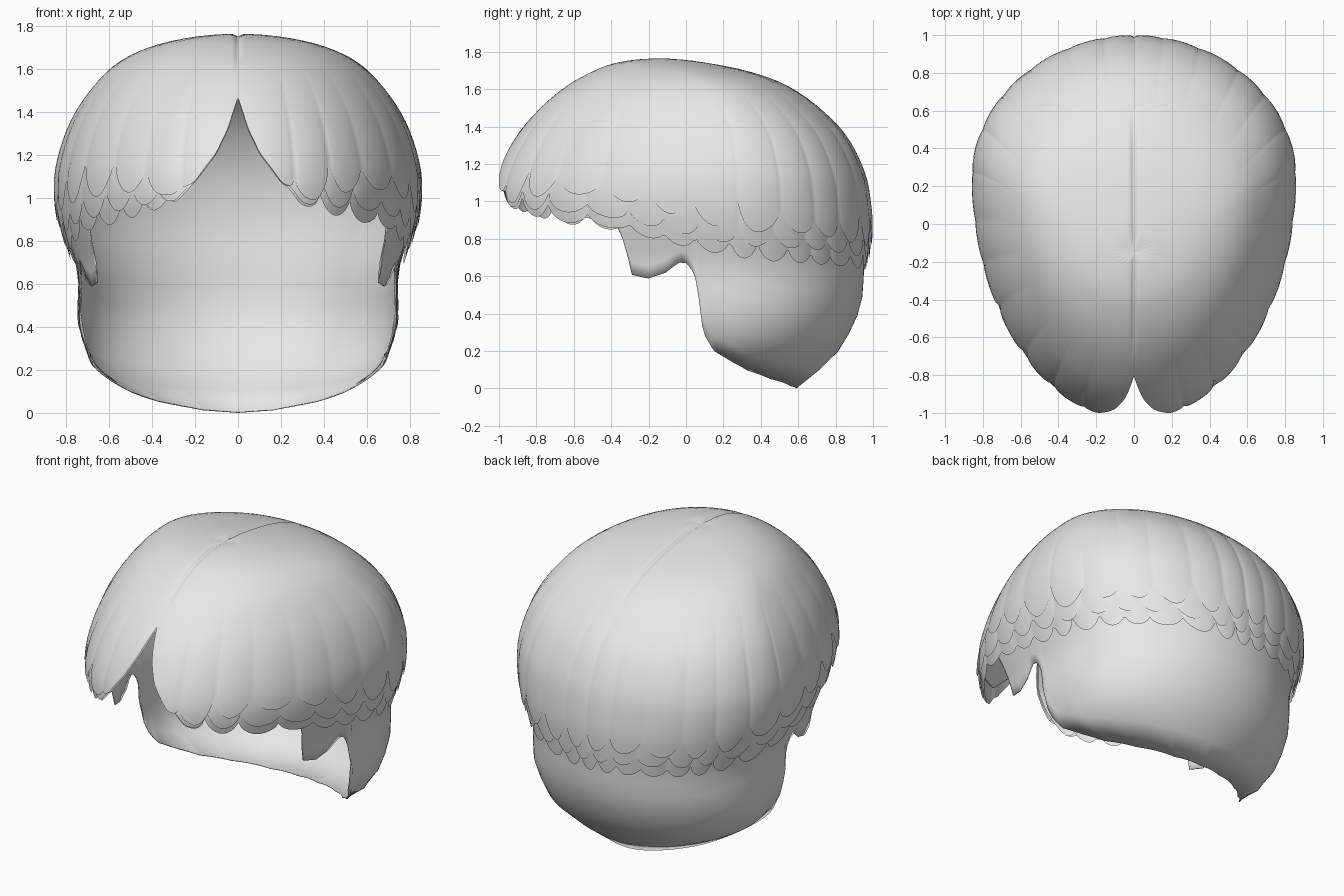
import bpy
import bmesh
from math import sin, cos, radians, sqrt, pi, exp

cube = bpy.data.objects.get("Cube")
if cube:
    bpy.data.objects.remove(cube, do_unlink=True)

hair = bpy.data.materials.new("hair_grey")
hair.use_nodes = True
GREY = (0.8, 0.8, 0.8, 1)
hair.diffuse_color = GREY
hair.node_tree.nodes["Principled BSDF"].inputs["Base Color"].default_value = GREY

# Head shape: height, half width, front y, back y, y of widest point
TOP = 1.765
SECTIONS = [
    (TOP, 0, -.15, -.15, -.15), (1.74, .27, -.38, .12, -.1),
    (1.70, .42, -.49, .32, 0), (1.63, .56, -.62, .52, .1),
    (1.5, .69, -.78, .715, .18), (1.35, .785, -.91, .86, .23),
    (1.15, .85, -1.015, .96, .25), (1.0, .858, -1.04, .99, .25),
    (.85, .835, -1.0, 1, .25), (.6, .765, -.93, .975, .25),
    (.4, .742, -.9, .92, .25), (.3, .71, -.9, .875, .25),
    (.2, .66, -.9, .815, .25), (.07, .46, -.9, .68, .25), (0, .3, -.9, .59, .25)]
KEYS = [sqrt(TOP - s[0]) for s in SECTIONS]


def section(z):
    """Smoothly interpolated cross-section at a height."""
    h = sqrt(max(TOP - z, 0))
    last = len(KEYS) - 1
    i = 0
    while i < last - 1 and h > KEYS[i + 1]:
        i += 1
    step = KEYS[i + 1] - KEYS[i]
    t = min((h - KEYS[i]) / step, 1)

    def slope(j, k):
        a, b = max(j - 1, 0), min(j + 1, last)
        return (SECTIONS[b][k] - SECTIONS[a][k]) / (KEYS[b] - KEYS[a]) * step

    out = []
    for k in range(1, 5):
        p, q = SECTIONS[i][k], SECTIONS[i + 1][k]
        m, n = slope(i, k), slope(i + 1, k)
        out.append(p + t * (m + t * (3 * (q - p) - 2 * m - n + t * (2 * (p - q) + m + n))))
    return out


def ramp(value, low, high):
    t = min(max((value - low) / (high - low), 0), 1)
    return t * t * (3 - 2 * t)


def lookup(table, a):
    for (a0, z0), (a1, z1) in zip(table, table[1:]):
        if a <= a1:
            return z0 + (z1 - z0) * (a - a0) / (a1 - a0)
    return table[-1][1]


def build(name, edge, scale, lobes=0, amp=0, phase=0, columns=440, rows=28):
    """Shell hanging from the crown down to an edge given by angle from the back."""
    bm = bmesh.new()
    rings = []
    for c in range(columns):
        phi = 2 * pi * c / columns
        from_back = 180 - abs(180 - 360 * c / columns)
        warped = phi + .06 * sin(3 * phi + phase) + .03 * sin(7 * phi)
        lobe = sqrt(abs(sin(lobes * warped / 2 + phase))) if lobes else 1
        low = lookup(edge, from_back)
        # Scallops of uneven depth, fading out beside the parting
        depth = amp * (1 + .35 * sin(5 * phi + phase))
        low -= depth * (lobe - .7) * (1 - ramp(from_back, 150, 170))
        column = []
        for r in range(rows):
            z = low + (TOP - low) * sin(r / rows * pi / 2)
            w, front, back, mid = section(z)
            reach = back - mid if cos(phi) > 0 else mid - front
            x, y = w * sin(phi), mid + reach * cos(phi)
            # Tufts swell towards the tips, and the cap tucks under the layers
            s = scale + .008 * ramp(TOP - z, .1, .6) * (lobe - 1)
            if not lobes:
                s = 1 + (scale - 1) * ramp(z, .42, .7)
            # Crease along the parting
            dip = .012 * exp(-(x / .014) ** 2) * ramp(z, 1.55, 1.68)
            column.append(bm.verts.new((x * s, .1 + (y - .1) * s, .9 + (z - .9) * s - dip)))
        rings.append(column)
    crown = bm.verts.new((0, .1 - .25 * scale, .9 + (TOP - .9) * scale - .012))
    for c in range(columns):
        a, b = rings[c], rings[(c + 1) % columns]
        for r in range(rows - 1):
            bm.faces.new((a[r], b[r], b[r + 1], a[r + 1]))
        bm.faces.new((a[-1], b[-1], crown))
    bm.normal_update()
    if sum(f.normal.z * f.calc_area() for f in bm.faces) < 0:
        bmesh.ops.reverse_faces(bm, faces=bm.faces)
    mesh = bpy.data.meshes.new(name)
    bm.to_mesh(mesh)
    bm.free()
    mesh.materials.append(hair)
    obj = bpy.data.objects.new(name, mesh)
    bpy.context.collection.objects.link(obj)
    for other in bpy.context.selected_objects:
        other.select_set(False)
    obj.select_set(True)
    bpy.context.view_layer.objects.active = obj
    bpy.ops.object.shade_smooth_by_angle(angle=radians(50))
    return obj


# Under cap with nape, ear cut-out and sideburn
cap = build("under_cap", [
    (0, 0), (30, .012), (60, .05), (80, .095), (90, .14), (95, .2), (98, .3),
    (98.8, .45), (100, .6), (102, .66), (104, .665), (106, .64), (108, .61),
    (113, .58), (118, .6), (119.5, .8), (121, .89), (140, 1.02), (160, 1.08),
    (170, 1.22), (180, 1.52)], .96)
shell = cap.modifiers.new("thickness", "SOLIDIFY")
shell.thickness = .006
shell.offset = -1

# Overlapping scalloped layers, all opening at the front parting
parting = [(166.5, 1.08), (173, 1.21), (176.5, 1.32), (178.5, 1.41), (180, 1.47)]
build("lower_layer", [(0, .66), (45, .67), (90, .73), (108, .8), (120, .87),
                      (135, .91), (150, .96), (160, .99)] + parting,
      .982, lobes=32, amp=.08, phase=.9)
build("middle_layer", [(0, .73), (45, .75), (90, .81), (108, .88), (120, .93),
                       (135, .97), (150, 1.0), (160, 1.0)] + parting,
      .991, lobes=30, amp=.1, phase=.4)
build("top_layer", [(0, .82), (45, .84), (90, .91), (108, 1.0), (120, 1.05),
                    (135, 1.08), (150, 1.07), (160, 1.02)] + parting,
      1, lobes=26, amp=.16)
